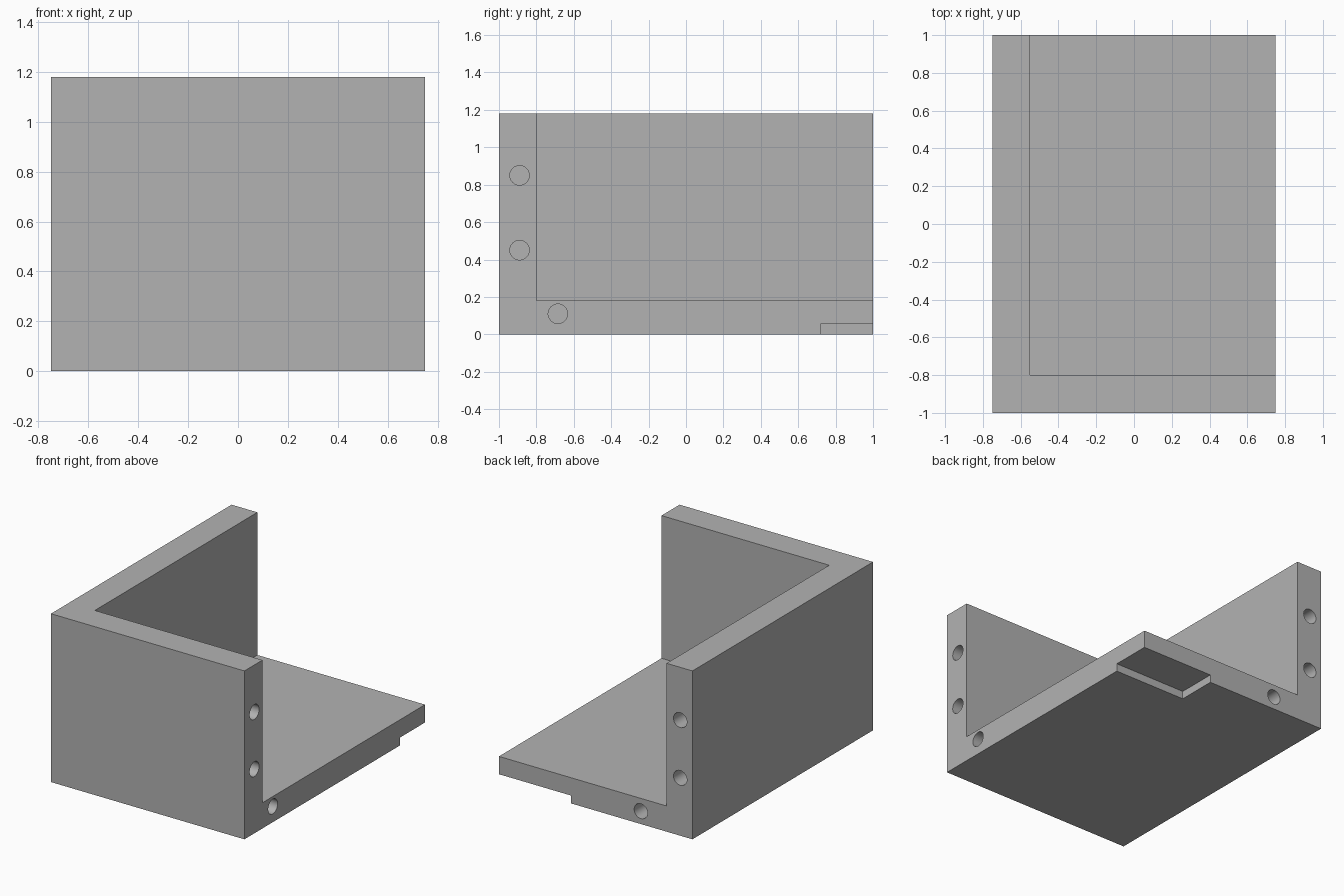
import bpy
import math

start_cube = bpy.data.objects.get("Cube")
if start_cube:
    bpy.data.objects.remove(start_cube, do_unlink=True)

grey = bpy.data.materials.new("plain_grey")
grey.use_nodes = True
grey.diffuse_color = (0.448, 0.448, 0.448, 1)
grey.node_tree.nodes["Principled BSDF"].inputs["Base Color"].default_value = grey.diffuse_color

W, D, H = 1.5, 2.0, 1.18      # overall size
X, Y = W / 2, D / 2
WALL, FLOOR = 0.2, 0.18       # thicknesses
HOLE_R, HOLE_DEPTH = 0.052, 0.3
OVER = 0.1                    # how far cutters stick out


def box(name, low, high):
    """Axis-aligned box between two corners."""
    bpy.ops.mesh.primitive_cube_add(size=1, location=[(a + b) / 2 for a, b in zip(low, high)])
    obj = bpy.context.object
    obj.name = name
    obj.scale = [b - a for a, b in zip(low, high)]
    bpy.ops.object.transform_apply(location=True, rotation=True, scale=True)
    obj.data.materials.append(grey)
    return obj


def drill(name, location, rotation):
    """Cylinder centred on a face, so half of it sinks into the body."""
    bpy.ops.mesh.primitive_cylinder_add(vertices=32, radius=HOLE_R, depth=2 * HOLE_DEPTH,
                                        location=location, rotation=rotation)
    obj = bpy.context.object
    obj.name = name
    obj.data.materials.append(grey)
    return obj


# Corner bracket: a block hollowed out to a floor and two walls
bracket = box("corner_bracket", (-X, -Y, 0), (X, Y, H))
cutters = [
    box("cavity_cutter", (-X + WALL, -Y + WALL, FLOOR), (X + OVER, Y + OVER, H + OVER)),
    box("notch_cutter", (0.19, 0.72, -OVER), (X + OVER, Y + OVER, 0.055)),
]

# Screw holes in the open side ends
for y, z in ((-0.89, 0.85), (-0.89, 0.45), (-0.685, 0.11)):
    cutters.append(drill("side_hole_cutter", (X, y, z), (0, math.pi / 2, 0)))

# Screw holes in the back ends
for x, z in ((-0.655, 0.81), (-0.655, 0.405), (-0.35, 0.09)):
    cutters.append(drill("back_hole_cutter", (x, Y, z), (math.pi / 2, 0, 0)))

# Cut everything out, then drop the cutters
bpy.ops.object.select_all(action='DESELECT')
bracket.select_set(True)
bpy.context.view_layer.objects.active = bracket
for cutter in cutters:
    cutter.hide_render = True
    mod = bracket.modifiers.new(cutter.name, 'BOOLEAN')
    mod.operation = 'DIFFERENCE'
    mod.solver = 'EXACT'
    mod.object = cutter
    bpy.ops.object.modifier_apply(modifier=mod.name)
for cutter in cutters:
    bpy.data.objects.remove(cutter, do_unlink=True)

# Smooth hole walls, crisp box edges
bpy.ops.object.shade_smooth_by_angle(angle=math.radians(30))
